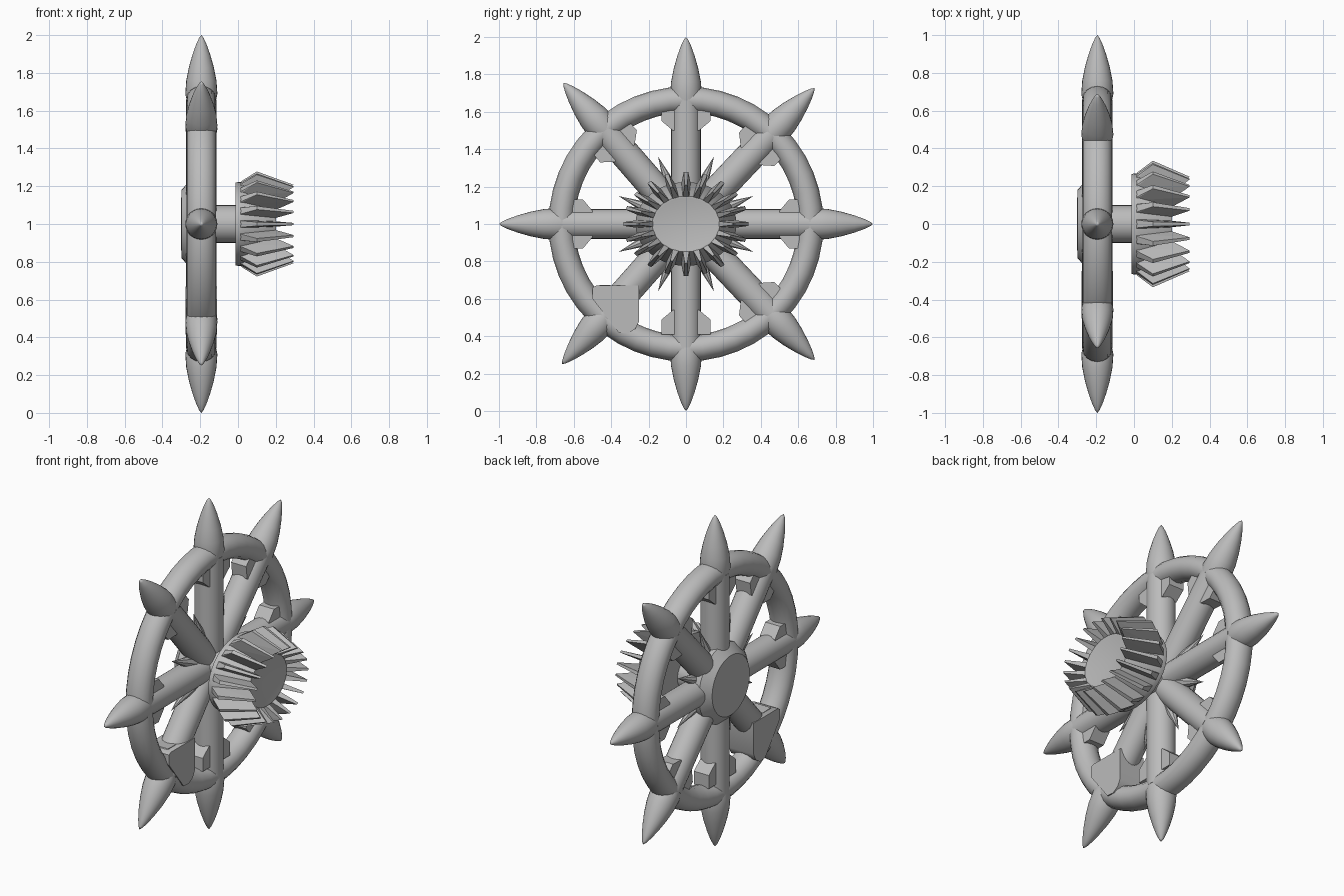
import bpy, bmesh, math
from mathutils import Matrix, Vector

cube = bpy.data.objects.get("Cube")
if cube:
    bpy.data.objects.remove(cube, do_unlink=True)

grey = bpy.data.materials.new("plain grey")
grey.use_nodes = True
colour = (0.5, 0.5, 0.5, 1)
grey.diffuse_color = colour
grey.node_tree.nodes["Principled BSDF"].inputs["Base Color"].default_value = colour

WHEEL = Matrix.Translation((-0.194, 0, 1))
GEAR = Matrix.Translation((0, 0, 1)) @ Matrix.Diagonal((1, 1, 0.83, 1))


def finish(name, bm, matrix, smooth=True):
    bmesh.ops.remove_doubles(bm, verts=bm.verts, dist=0.0001)
    bmesh.ops.recalc_face_normals(bm, faces=bm.faces)
    bm.transform(matrix)
    mesh = bpy.data.meshes.new(name)
    bm.to_mesh(mesh)
    bm.free()
    mesh.materials.append(grey)
    obj = bpy.data.objects.new(name, mesh)
    bpy.context.collection.objects.link(obj)
    if smooth:
        bpy.ops.object.select_all(action='DESELECT')
        obj.select_set(True)
        bpy.context.view_layer.objects.active = obj
        bpy.ops.object.shade_smooth_by_angle(angle=math.radians(35))
    return obj


def lathe(name, profile, matrix, steps=32, closed=False):
    """Turn (x, radius) points around the x axis."""
    bm = bmesh.new()
    verts = [bm.verts.new((x, r, 0)) for x, r in profile]
    edges = [bm.edges.new(pair) for pair in zip(verts, verts[1:])]
    if closed:
        edges.append(bm.edges.new((verts[-1], verts[0])))
    bmesh.ops.spin(bm, geom=verts + edges, cent=(0, 0, 0), axis=(1, 0, 0),
                   angle=math.tau, steps=steps)
    return finish(name, bm, matrix)


def slab(name, points, depth, matrix):
    """Extrude a (y, z) outline evenly to both sides along x."""
    bm = bmesh.new()
    face = bm.faces.new([bm.verts.new((-depth, y, z)) for y, z in points])
    out = bmesh.ops.extrude_face_region(bm, geom=[face])["geom"]
    bmesh.ops.translate(bm, vec=(2 * depth, 0, 0),
                        verts=[v for v in out if isinstance(v, bmesh.types.BMVert)])
    return finish(name, bm, matrix)


def turned(degrees):
    return WHEEL @ Matrix.Rotation(math.radians(degrees), 4, 'X')


# Rim
ring = [(0.078 * math.cos(i * math.tau / 16), 0.665 + 0.07 * math.sin(i * math.tau / 16))
        for i in range(16)]
lathe("rim", ring, WHEEL, 48, closed=True)

# Spokes, handle spikes and the flared brackets where they meet the rim
along_y = Matrix.Rotation(math.pi / 2, 4, 'Z')
spike = [(0.62, 0), (0.62, 0.07), (0.69, 0.085), (0.76, 0.08), (0.83, 0.066),
         (0.9, 0.046), (0.95, 0.028), (0.985, 0.012), (1.0, 0)]
half = [(0.5, 0.07), (0.55, 0.13), (0.63, 0.13)]
bracket = half + [(y, -z) for y, z in reversed(half)]
for i, angle in enumerate((0, 46.6, 90, 131, 180, 228.5, 270, 313.4)):
    frame = turned(angle)
    lathe(f"spoke_{i + 1}", [(0, 0), (0, 0.08), (0.66, 0.08), (0.66, 0)], frame @ along_y, 24)
    lathe(f"spike_{i + 1}", spike, frame @ along_y, 24)
    reach = Matrix.Translation((0, -0.04, 0)) if angle == 270 else Matrix()
    slab(f"bracket_{i + 1}", bracket, 0.05, frame @ reach)

# Thin pointed ribs between the spokes
for i in range(8):
    lathe(f"hub_rib_{i + 1}", [(0.15, 0), (0.15, 0.045), (0.39, 0)],
          turned(22.5 + 45 * i) @ along_y, 8)

# Solid block on one lower spoke
slab("corner_block", [(-0.5, -0.34), (-0.48, -0.33), (-0.25, -0.33), (-0.25, -0.52),
                      (-0.27, -0.56), (-0.31, -0.585), (-0.36, -0.58), (-0.5, -0.4)],
     0.083, WHEEL)

# Hub plate and shaft
lathe("hub_plate", [(-0.302, 0), (-0.3, 0.18), (-0.25, 0.235), (-0.2, 0.235), (-0.2, 0)],
      Matrix.Translation((0, 0, 1)), 32)
lathe("shaft", [(-0.2, 0), (-0.2, 0.1), (0.02, 0.1), (0.02, 0)],
      Matrix.Translation((0, 0, 1)), 32)

# Bevel gear body with a shallow bowl in its end
lathe("gear_body", [(-0.013, 0), (-0.013, 0.265), (0.025, 0.27), (0.2, 0.18),
                    (0.2, 0.168), (0.15, 0)], GEAR, 40)

# Bevel gear teeth: a (x, radius, half width) outline, repeated round the body
tooth = [(0.0, 0.25, 0.027), (0.02, 0.275, 0.02), (0.1, 0.335, 0.012),
         (0.295, 0.25, 0.007), (0.19, 0.17, 0.018)]
bm = bmesh.new()
for i in range(20):
    spin = Matrix.Rotation(i * math.tau / 20, 4, 'X')
    sides = [[bm.verts.new(spin @ Vector((x, r, s * w))) for x, r, w in tooth]
             for s in (-1, 1)]
    bmesh.ops.convex_hull(bm, input=sides[0] + sides[1])
finish("gear_teeth", bm, GEAR, smooth=False)
